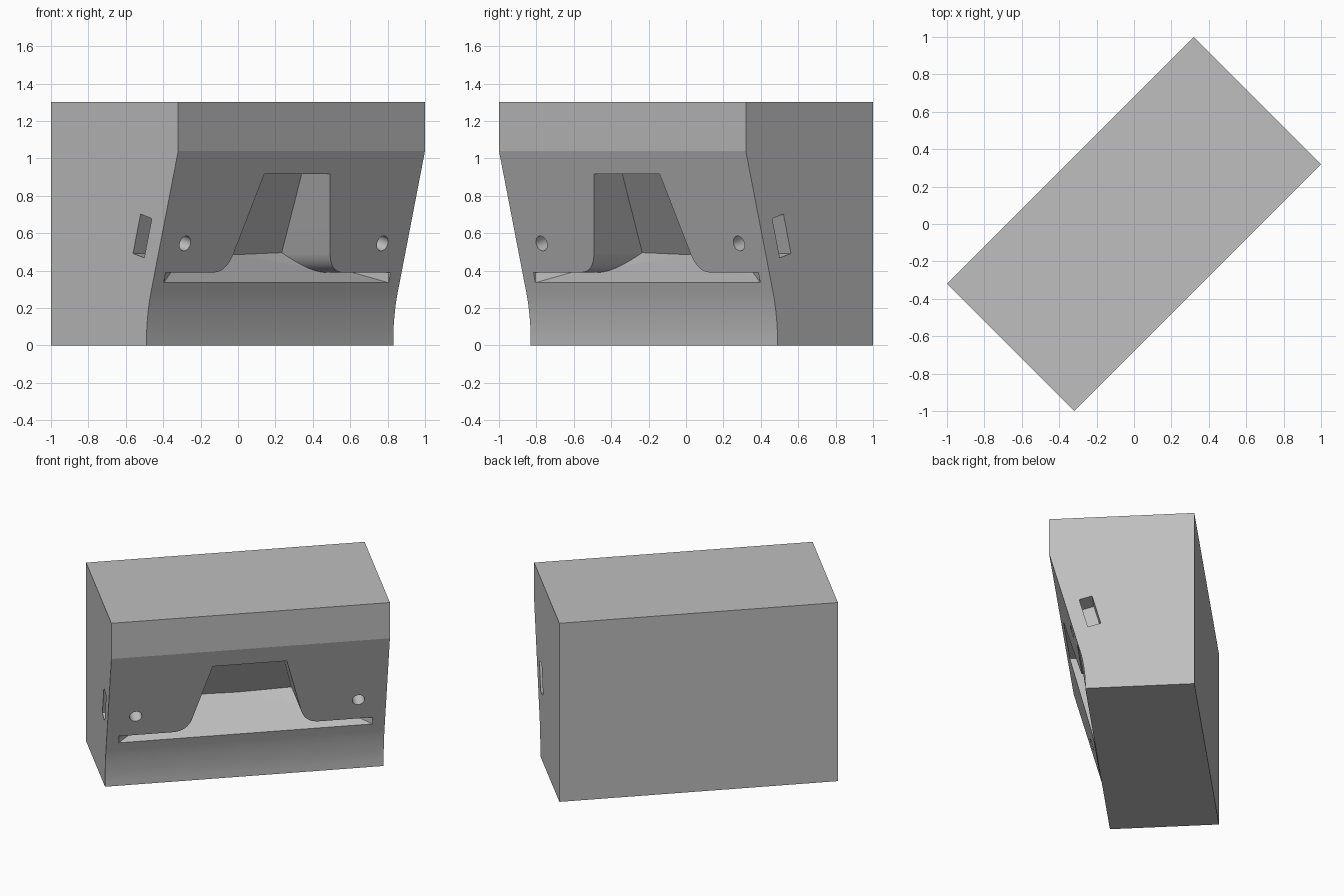
import bpy, bmesh, math
from mathutils import Vector, Matrix

cube = bpy.data.objects.get("Cube")
if cube:
    bpy.data.objects.remove(cube, do_unlink=True)

HALF_LEN, BACK, HEIGHT = 0.933, 0.481, 1.3
TOP = Vector((0, -0.481, 1.04))      # upper end of the leaning front
LOW = Vector((0, -0.241, 0.16))      # lower end of the leaning front
LEAN = math.atan2(LOW.y - TOP.y, TOP.z - LOW.z)
OUT = Vector((0, -math.cos(LEAN), -math.sin(LEAN)))   # front face normal

grey = bpy.data.materials.new("plain grey")
grey.use_nodes = True
colour = (0.52, 0.52, 0.52, 1)
grey.diffuse_color = colour
grey.node_tree.nodes["Principled BSDF"].inputs["Base Color"].default_value = colour


def front_y(z):
    """Depth of the leaning front at height z."""
    return LOW.y + (TOP.y - LOW.y) * (z - LOW.z) / (TOP.z - LOW.z)


def prism(bm, points, offset):
    """Extrude a closed outline by an offset."""
    face = bm.faces.new([bm.verts.new(p) for p in points])
    new = bmesh.ops.extrude_face_region(bm, geom=[face])["geom"]
    verts = [v for v in new if isinstance(v, bmesh.types.BMVert)]
    bmesh.ops.translate(bm, vec=offset, verts=verts)
    bmesh.ops.recalc_face_normals(bm, faces=bm.faces[:])


def make_object(name, bm):
    bmesh.ops.recalc_face_normals(bm, faces=bm.faces[:])
    mesh = bpy.data.meshes.new(name)
    bm.to_mesh(mesh)
    bm.free()
    mesh.materials.append(grey)
    obj = bpy.data.objects.new(name, mesh)
    bpy.context.collection.objects.link(obj)
    return obj


def clip(bm, point, normal):
    """Remove what lies on the normal's side of a plane and cap the cut."""
    geom = bm.verts[:] + bm.edges[:] + bm.faces[:]
    cut = bmesh.ops.bisect_plane(bm, geom=geom, dist=1e-5, plane_co=point,
                                 plane_no=normal, clear_outer=True)["geom_cut"]
    edges = [e for e in cut if isinstance(e, bmesh.types.BMEdge)]
    bmesh.ops.holes_fill(bm, edges=edges)


# Housing: side profile extruded along its length, lower front edge rounded
profile = [(BACK, 0), (BACK, HEIGHT), (TOP.y, HEIGHT), (TOP.y, TOP.z),
           (LOW.y, LOW.z), (LOW.y, 0)]
bm = bmesh.new()
prism(bm, [(-HALF_LEN, y, z) for y, z in profile], (2 * HALF_LEN, 0, 0))
low_edge = [e for e in bm.edges
            if all((v.co - LOW).yz.length < 1e-4 for v in e.verts)]
bmesh.ops.bevel(bm, geom=low_edge, offset=0.12, segments=6, profile=0.5,
                affect="EDGES")
housing = make_object("housing", bm)

# Recess: wide slot flaring up into a tapered pocket
flare = []
a, b, c = Vector((0.49, 0.39)), Vector((0.395, 0.39)), Vector((0.365, 0.49))
for i in range(9):
    t = i / 8
    flare.append(a * (1 - t) ** 2 + b * 2 * t * (1 - t) + c * t * t)
right = [(0.85, 0.335), (0.85, 0.39)] + [tuple(p) for p in flare] + [(0.248, 0.915)]
outline = right + [(-x, z) for x, z in reversed(right)]
# The outline starts lower so that the floor planes shape the bottom
bm = bmesh.new()
prism(bm, [(x, -0.7, 0.2 if z < 0.36 else z) for x, z in outline], (0, 1.0, 0))
clip(bm, (0, 0.03, 0.5), (0, 0.415, 0.263))            # leaning back wall
lip = Vector((0, front_y(0.335), 0.335))
apex = Vector((0, 0.05, 0.49))
clip(bm, lip, (0, apex.z - lip.z, lip.y - apex.y))      # rising floor
for side in (-1, 1):
    corner = Vector((0.85 * side, lip.y, lip.z))
    inner = Vector((0.39 * side, 0.02, 0.49))
    down = (inner - apex).cross(corner - apex)
    if down.z > 0:
        down = -down
    clip(bm, corner, down)                              # floor sides
    run = inner - corner
    clip(bm, corner, (side * run.y, -side * run.x, 0))  # tapered slot ends
cutters = [make_object("recess_cutter", bm)]

# Screw holes, square to the leaning front
for side in (-1, 1):
    bm = bmesh.new()
    bmesh.ops.create_cone(bm, cap_ends=True, segments=40, radius1=0.041,
                          radius2=0.041, depth=0.3)
    turn = OUT.to_track_quat("Z", "Y").to_matrix().to_4x4()
    place = Matrix.Translation((0.746 * side, front_y(0.545), 0.545))
    bm.transform(place @ turn)
    cutters.append(make_object("screw_hole_cutter", bm))

# Slots in both ends, leaning with the front
for side in (-1, 1):
    bm = bmesh.new()
    bmesh.ops.create_cube(bm, size=1)
    place = Matrix.Translation((HALF_LEN * side, -0.21, 0.585))
    turn = Matrix.Rotation(LEAN, 4, "X")
    bm.transform(place @ turn @ Matrix.Diagonal((0.28, 0.088, 0.218, 1)))
    cutters.append(make_object("end_slot_cutter", bm))

bpy.ops.object.select_all(action="DESELECT")
housing.select_set(True)
bpy.context.view_layer.objects.active = housing
for cutter in cutters:
    cutter.hide_render = True
    mod = housing.modifiers.new("cut", "BOOLEAN")
    mod.operation, mod.solver, mod.object = "DIFFERENCE", "EXACT", cutter
    bpy.ops.object.modifier_apply(modifier=mod.name)
    bpy.data.objects.remove(cutter, do_unlink=True)

# Smooth only the rounded parts
bpy.ops.object.shade_smooth_by_angle(angle=math.radians(12))
weighted = housing.modifiers.new("even_shading", "WEIGHTED_NORMAL")
weighted.keep_sharp = True

housing.rotation_euler.z = math.radians(45)
